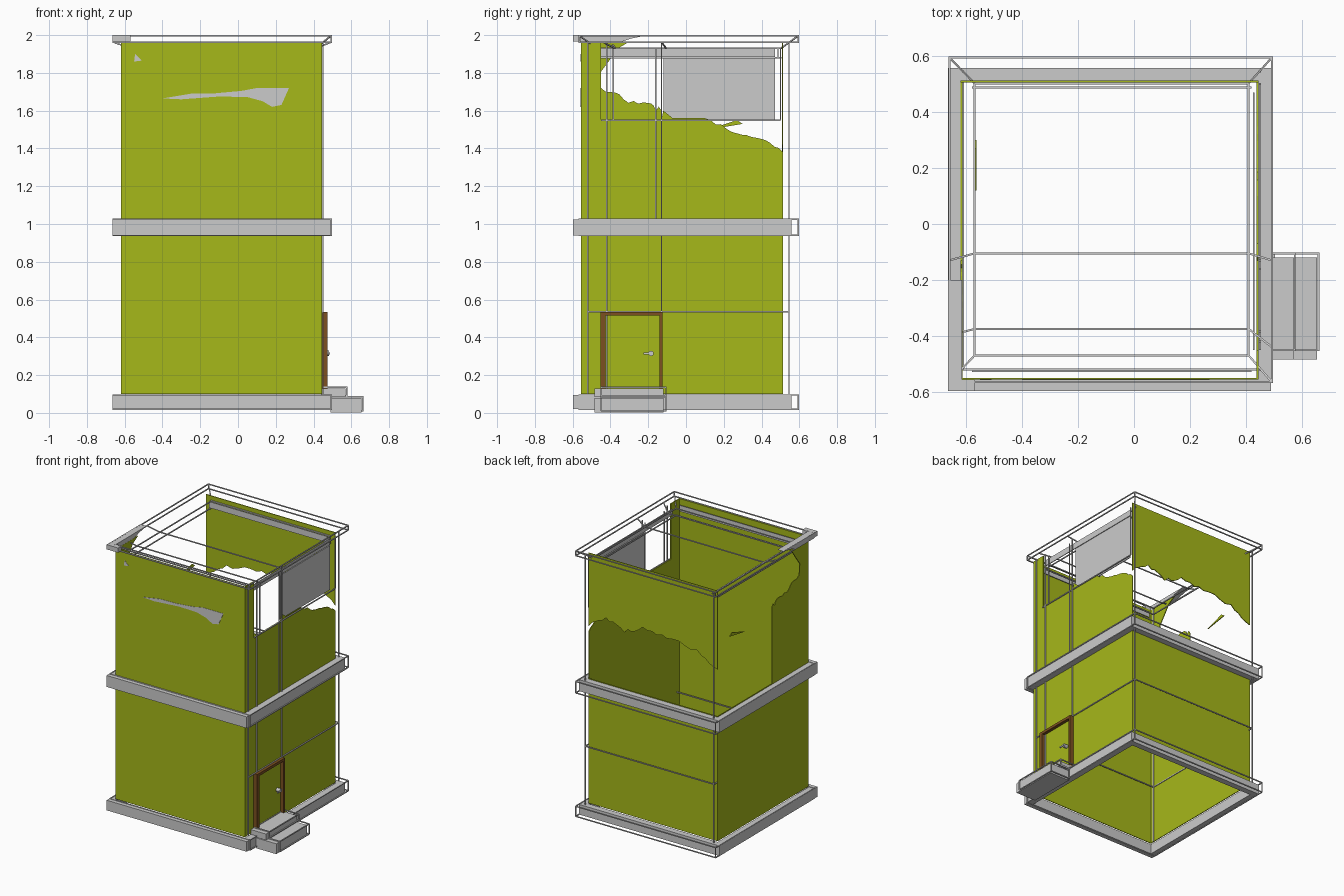
import bpy, bmesh, random
from mathutils import Vector

if "Cube" in bpy.data.objects:
    bpy.data.objects.remove(bpy.data.objects["Cube"])

random.seed(4)

def mat(name, col):
    m = bpy.data.materials.new(name)
    m.diffuse_color = (*col, 1)
    m.use_nodes = True
    m.node_tree.nodes["Principled BSDF"].inputs["Base Color"].default_value = m.diffuse_color
    return m

OLIVE = mat("olive_plaster", (0.38, 0.48, 0.01))
BROWN = mat("brown_wood", (0.2, 0.08, 0.015))

def finish(name, bm, material=None):
    bmesh.ops.recalc_face_normals(bm, faces=bm.faces)
    me = bpy.data.meshes.new(name)
    bm.to_mesh(me)
    bm.free()
    ob = bpy.data.objects.new(name, me)
    bpy.context.collection.objects.link(ob)
    if material:
        me.materials.append(material)
    return ob

def add_box(bm, lo, hi):
    vs = bmesh.ops.create_cube(bm, size=1)["verts"]
    for v in vs:
        v.co = [(a + b) / 2 + c * (b - a) for a, b, c in zip(lo, hi, v.co)]

def box(name, lo, hi, material=None):
    bm = bmesh.new()
    add_box(bm, lo, hi)
    return finish(name, bm, material)

def tear(pts, n=6, amp=0.018):
    """Roughens a coarse polyline into a ragged edge."""
    out = []
    for a, b in zip(pts, pts[1:]):
        for i in range(n):
            t = i / n
            j = random.uniform(-amp, amp) if i else 0
            out.append((a[0] + t * (b[0] - a[0]), a[1] + t * (b[1] - a[1]) + j))
    return out + [pts[-1]]

def sheet(name, axis, pos, outline, material=OLIVE, thick=0.006):
    """Thin upright sheet; outline is (along, z), axis is the plane normal."""
    bm = bmesh.new()
    place = (lambda p, d: (d, p[0], p[1])) if axis == "x" else (lambda p, d: (p[0], d, p[1]))
    f = bm.faces.new([bm.verts.new(place(p, pos)) for p in outline])
    r = bmesh.ops.extrude_face_region(bm, geom=[f])
    off = Vector((thick, 0, 0)) if axis == "x" else Vector((0, thick, 0))
    bmesh.ops.translate(bm, vec=off, verts=[v for v in r["geom"] if isinstance(v, bmesh.types.BMVert)])
    bmesh.ops.triangulate(bm, faces=[f for f in bm.faces if len(f.verts) > 4])
    return finish(name, bm, material)

def rect(a0, a1, z0, z1):
    return [(a0, z0), (a1, z0), (a1, z1), (a0, z1)]

X0, X1, Y0, Y1 = -0.62, 0.445, -0.556, 0.513      # wall faces
T = 0.006

# Walls: front is whole, the others are torn in the upper storey
sheet("front_wall", "y", Y0, rect(X0, X1, 0.1, 1.965))
sheet("back_wall_lower", "y", Y1 - T, rect(X0, X1, 0.1, 1.03))
sheet("back_wall_upper", "y", Y1 - T,
      [(X1, 1.965), (X0, 1.965)] + tear([(X0, 1.38), (-0.45, 1.48), (-0.2, 1.5), (0.0, 1.53),
                                         (0.15, 1.45), (0.3, 1.52), (X1, 1.42)], 5))
sheet("left_wall", "x", X0,
      [(Y1, 0.1), (Y1, 1.03), (-0.13, 1.03)] +
      tear([(-0.13, 1.6), (-0.2, 1.64), (-0.33, 1.66), (-0.45, 1.72)], 5) +
      [(-0.455, 1.8), (-0.41, 1.86), (-0.36, 1.93), (-0.3, 1.965), (Y0, 1.965), (Y0, 0.1)])
sheet("right_wall", "x", X1 - T,
      [(Y0, 0.1), (Y1, 0.1)] +
      tear([(Y1, 1.38), (0.4, 1.45), (0.27, 1.48), (0.13, 1.55)], 5, 0.01) +
      [(0.1, 1.56), (-0.07, 1.56), (-0.12, 1.6), (-0.13, 1.55), (-0.45, 1.55), (-0.45, 1.965), (Y0, 1.965)])

# Torn plaster patches on the front, and loose shards inside the left opening
sheet("front_patch", "y", Y0 - 0.002,
      [(-0.4, 1.665), (-0.3, 1.66), (-0.1, 1.675), (0.05, 1.672), (0.13, 1.65), (0.18, 1.62),
       (0.23, 1.63), (0.27, 1.72), (0.1, 1.72), (0.02, 1.705), (-0.12, 1.692), (-0.25, 1.69)], None, 0.003)
sheet("front_chip", "y", Y0 - 0.002, [(-0.55, 1.86), (-0.51, 1.865), (-0.545, 1.9)], None, 0.003)
sheet("shard", "x", -0.57, [(0.12, 1.5), (0.3, 1.53), (0.27, 1.55)], OLIVE)

# Inner panel and cornice of the upper room
sheet("upper_panel", "x", 0.425, rect(-0.12, 0.47, 1.55, 1.88), None)
sheet("cornice_right", "x", 0.425, rect(-0.45, 0.47, 1.885, 1.93), None)
sheet("cornice_back", "y", 0.485, rect(-0.58, 0.42, 1.885, 1.93), None)
sheet("cornice_front", "y", -0.53, rect(-0.58, 0.42, 1.885, 1.93), None)

def ring(name, z0, z1):
    """Square band around the walls."""
    ox0, ox1, oy0, oy1 = -0.665, 0.49, -0.598, 0.558
    bm = bmesh.new()
    outer = [(ox0, oy0), (ox1, oy0), (ox1, oy1), (ox0, oy1)]
    inner = [(X0, Y0), (X1, Y0), (X1, Y1), (X0, Y1)]
    loops = [[bm.verts.new((*p, z)) for p in ps]
             for ps, z in ((outer, z0), (outer, z1), (inner, z1), (inner, z0))]
    for k in range(4):
        a, b = loops[k], loops[(k + 1) % 4]
        for i in range(4):
            j = (i + 1) % 4
            bm.faces.new((a[i], a[j], b[j], b[i]))
    return finish(name, bm)

ring("base_band", 0.02, 0.095)
ring("middle_band", 0.94, 1.025)

# Surviving corner of the top trim
box("top_trim_front", (-0.665, -0.598, 1.965), (-0.57, -0.556, 2.0))
sheet("top_trim_left", "x", -0.665,
      [(-0.556, 1.965), (-0.34, 1.965), (-0.29, 1.982), (-0.2, 2.0), (-0.556, 2.0)], None, 0.05)

# Entrance steps
box("upper_step", (0.44, -0.485, 0.085), (0.57, -0.12, 0.13))
box("lower_step", (0.49, -0.485, 0.003), (0.655, -0.12, 0.08))

# Door: brown jamb, leaf, slim frame and handle
box("door_jamb", (0.44, -0.452, 0.13), (0.475, -0.425, 0.535), BROWN)
box("door_leaf", (0.445, -0.41, 0.13), (0.452, -0.145, 0.515), OLIVE)
for n, lo, hi in (("top", (0.445, -0.425, 0.515), (0.475, -0.125, 0.535)),
                  ("side", (0.445, -0.14, 0.13), (0.475, -0.125, 0.515))):
    box("door_frame_" + n, lo, hi, BROWN)
bpy.ops.mesh.primitive_cylinder_add(vertices=12, radius=0.014, depth=0.03,
                                    location=(0.467, -0.185, 0.315), rotation=(0, 1.5708, 0))
bpy.context.object.name = "handle_rose"
box("handle_lever", (0.48, -0.225, 0.31), (0.487, -0.18, 0.32))

# Thin bar frame tracing the full building, shifted slightly to the back right
wire = bmesh.new()

def bar(a, b, r=0.0035):
    d = Vector(b) - Vector(a)
    q = d.to_track_quat("Z", "Y")
    vs = bmesh.ops.create_cube(wire, size=1)["verts"]
    mid = (Vector(a) + Vector(b)) / 2
    for v in vs:
        v.co = mid + q @ Vector((v.co.x * 2 * r, v.co.y * 2 * r, v.co.z * d.length))

def corners(b, z):
    x0, x1, y0, y1 = b
    return [(x0, y0, z), (x1, y0, z), (x1, y1, z), (x0, y1, z)]

def loop(b, z):
    c = corners(b, z)
    for i in range(4):
        bar(c[i], c[(i + 1) % 4])
    return c

def link(ca, cb):
    for a, b in zip(ca, cb):
        bar(a, b)

OUT = (-0.66, 0.493, -0.565, 0.595)
WALL = (-0.612, 0.45, -0.52, 0.545)
INN = (-0.57, 0.41, -0.47, 0.503)
for z0, z1 in ((0.02, 0.095), (0.94, 1.025), (1.963, 1.997)):
    link(loop(OUT, z0), loop(OUT, z1))
loop(WALL, 0.535)
link(corners(WALL, 0.1), corners(WALL, 1.96))
link(corners(OUT, 1.997), loop(INN, 1.93))
loop(INN, 1.88)
for y in (-0.105, -0.375):
    bar((-0.57, y, 1.93), (0.41, y, 1.93))
    for s, xi, xo in ((0, -0.57, -0.66), (1, 0.41, 0.493)):
        bar((xi, y, 1.93), (xo, y - 0.025 - 0.04 * (y < -0.2) * s, 1.963))
for y, z0, z1 in ((-0.13, 0.1, 1.96), (-0.42, 0.1, 1.96), (-0.16, 1.03, 1.93),
                  (-0.385, 1.55, 1.93), (0.5, 1.55, 1.93)):
    bar((0.45, y, z0), (0.45, y, z1))
bar((0.45, -0.45, 1.55), (0.45, 0.5, 1.55))
# Step outlines
for b, z0, z1 in (((0.45, 0.575, -0.45, -0.106), 0.09, 0.135), ((0.5, 0.66, -0.45, -0.106), 0.01, 0.085)):
    link(loop(b, z0), loop(b, z1))
finish("building_frame", wire)
